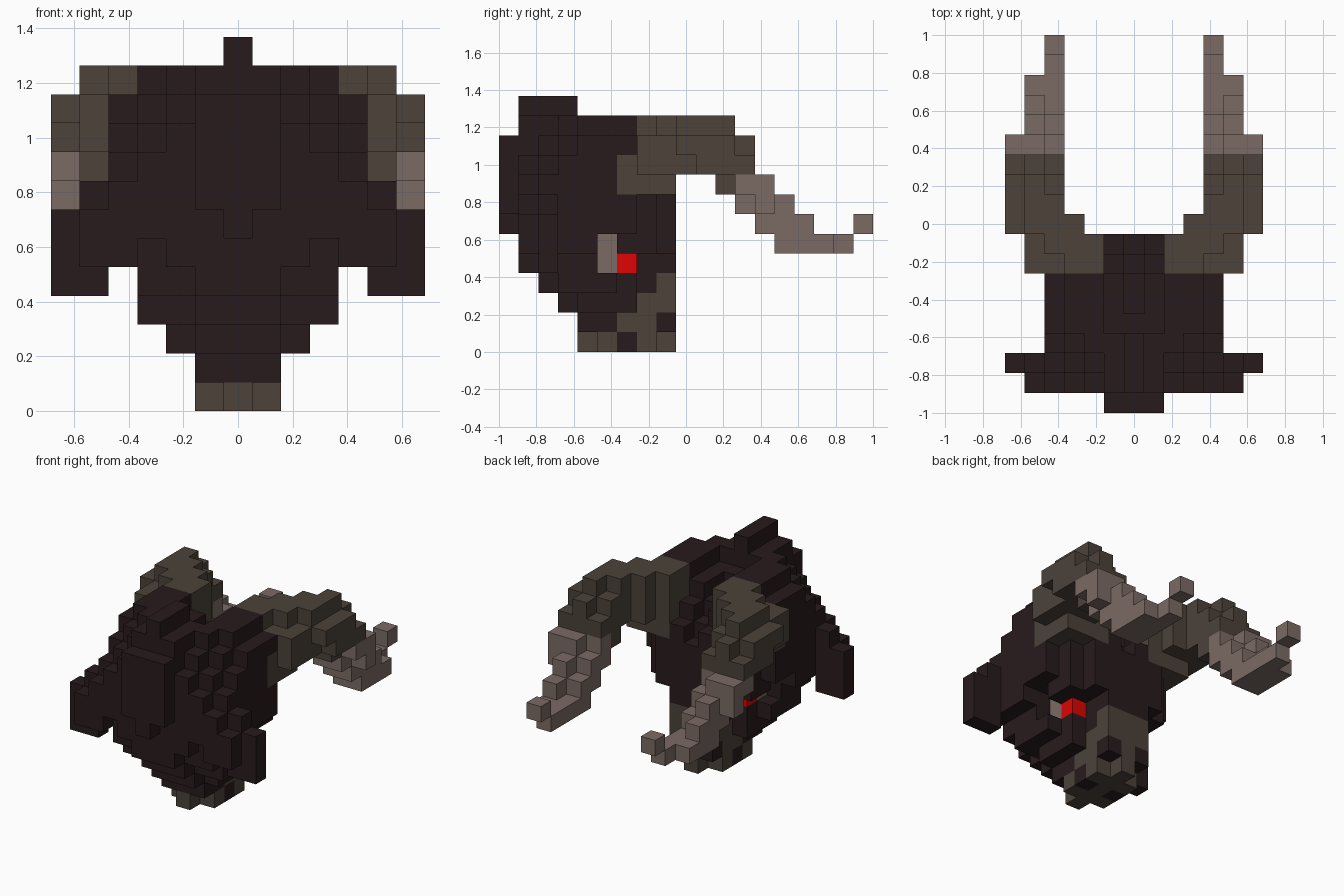
import bpy, bmesh
from mathutils import Vector

if "Cube" in bpy.data.objects:
    bpy.data.objects.remove(bpy.data.objects["Cube"], do_unlink=True)

U = 2 / 19  # edge length of one block


def srgb(*rgb):
    return [((c / 255 + 0.055) / 1.055) ** 2.4 for c in rgb] + [1.0]


def material(name, colour):
    m = bpy.data.materials.new(name)
    m.use_nodes = True
    m.diffuse_color = colour
    bsdf = m.node_tree.nodes["Principled BSDF"]
    bsdf.inputs["Base Color"].default_value = colour
    bsdf.inputs["Roughness"].default_value = 0.9
    return m


DARK, TAUPE, PALE, RED = range(4)
MATS = [material("dark_brown", srgb(39, 27, 28)),
        material("taupe", srgb(76, 66, 58)),
        material("pale_horn", srgb(123, 107, 101)),
        material("eye_red", srgb(222, 3, 3))]

cells = {}  # (x, y, z) block -> (part name, colour)


def block(part, colour, xs, ys, zs, sides=(1, -1)):
    """Fill an inclusive range of blocks, mirrored across the middle."""
    for s in sides:
        for x in range(xs[0], xs[1] + 1):
            for y in range(ys[0], ys[1] + 1):
                for z in range(zs[0], zs[1] + 1):
                    cells[s * x, y, z] = (part, colour)


# Head: for each layer, the first row and the half width of each row going back
LAYERS = [(4, "01110"), (4, "11111"), (3, "122211"), (2, "1333211"),
          (1, "13332211"), (1, "24442332"), (0, "044444432"),
          (0, "144444432"), (0, "134444311"), (0, "12344431"),
          (0, "1123444"), (1, "112333"), (1, "000")]
for z, (start, widths) in enumerate(LAYERS):
    for n, w in enumerate(widths):
        block("jaw" if z < 2 else "head", DARK, (0, int(w)), (start + n,) * 2, (z, z))

# Sloping valley along the top of the head, deepest in the middle
for y, middle, side in ((4, 10, 10), (5, 9, 10), (6, 9, 10), (7, 8, 9), (8, 7, 8)):
    for x in (-1, 0, 1):
        for z in range((side if x else middle) + 1, 12):
            cells.pop((x, y, z), None)

# Cheek guards
block("cheek_guards", DARK, (4, 5), (1, 1), (5, 6))
block("cheek_guards", DARK, (5, 5), (2, 2), (4, 7))
block("cheek_guards", DARK, (6, 6), (2, 2), (4, 6))

# Jaw and neck markings
block("jaw", TAUPE, (0, 1), (5, 7), (0, 0))
block("jaw", TAUPE, (0, 0), (4, 8), (0, 0))
block("jaw", DARK, (1, 1), (6, 6), (0, 0))
block("jaw", TAUPE, (0, 1), (6, 8), (1, 1))
block("jaw", DARK, (1, 1), (8, 8), (1, 1))
block("head", TAUPE, (0, 1), (7, 8), (2, 2))
block("head", TAUPE, (0, 1), (8, 8), (3, 3))

# Eyes
block("eyes", PALE, (2, 2), (5, 5), (4, 5))
block("eyes", RED, (2, 2), (6, 6), (4, 4))

# Horns: colour, then inclusive block ranges across, back and up
HORN = [
    # root, stepping outwards from the head
    (TAUPE, (4, 4), (6, 6), (8, 9)),
    (TAUPE, (2, 3), (7, 8), (8, 11)),
    (TAUPE, (4, 4), (7, 8), (8, 10)),
    (TAUPE, (5, 5), (7, 8), (9, 10)),
    (TAUPE, (4, 4), (8, 8), (11, 11)),
    # arch
    (TAUPE, (3, 5), (9, 9), (9, 11)),
    (TAUPE, (4, 5), (10, 10), (9, 11)),
    (TAUPE, (4, 4), (11, 11), (8, 10)),
    (TAUPE, (5, 5), (11, 11), (8, 11)),
    (TAUPE, (4, 4), (12, 12), (9, 9)),
    (TAUPE, (5, 5), (12, 12), (9, 10)),
    (TAUPE, (6, 6), (9, 11), (10, 10)),
    (TAUPE, (6, 6), (10, 12), (9, 9)),
    # pale end, falling and curling up at the tip
    (PALE, (6, 6), (12, 13), (8, 8)),
    (PALE, (6, 6), (13, 13), (7, 7)),
    (PALE, (4, 5), (12, 12), (7, 8)),
    (PALE, (4, 4), (13, 13), (6, 7)),
    (PALE, (5, 5), (13, 13), (6, 8)),
    (PALE, (4, 4), (14, 14), (5, 6)),
    (PALE, (5, 5), (14, 14), (5, 7)),
    (PALE, (4, 4), (15, 17), (5, 5)),
    (PALE, (5, 5), (15, 15), (5, 6)),
    (PALE, (5, 5), (16, 16), (5, 5)),
    (PALE, (4, 4), (18, 18), (6, 6)),
]
for side, name in ((1, "left_horn"), (-1, "right_horn")):
    for colour, xs, ys, zs in HORN:
        block(name, colour, xs, ys, zs, (side,))

AXES = [Vector(v) for v in ((1, 0, 0), (0, 1, 0), (0, 0, 1))]


def build(part):
    """Make one object from the outer faces of a part's blocks."""
    bm = bmesh.new()
    verts = {}

    def vert(p):
        key = tuple(round(2 * c) for c in p)
        if key not in verts:
            verts[key] = bm.verts.new((p.x * U, (p.y - 9) * U, (p.z + 0.5) * U))
        return verts[key]

    for cell, (owner, colour) in cells.items():
        if owner != part:
            continue
        c = Vector(cell)
        for a in range(3):
            for s in (1, -1):
                n = AXES[a] * s
                if tuple(round(v) for v in c + n) in cells:
                    continue
                p, q = AXES[(a + 1) % 3] / 2, AXES[(a + 2) % 3] / 2 * s
                m = c + n / 2
                f = bm.faces.new([vert(v) for v in (m - p - q, m + p - q, m + p + q, m - p + q)])
                f.material_index = colour
    mesh = bpy.data.meshes.new(part)
    bm.to_mesh(mesh)
    bm.free()
    for m in MATS:
        mesh.materials.append(m)
    bpy.context.collection.objects.link(bpy.data.objects.new(part, mesh))


for part in ("head", "jaw", "cheek_guards", "eyes", "left_horn", "right_horn"):
    build(part)
